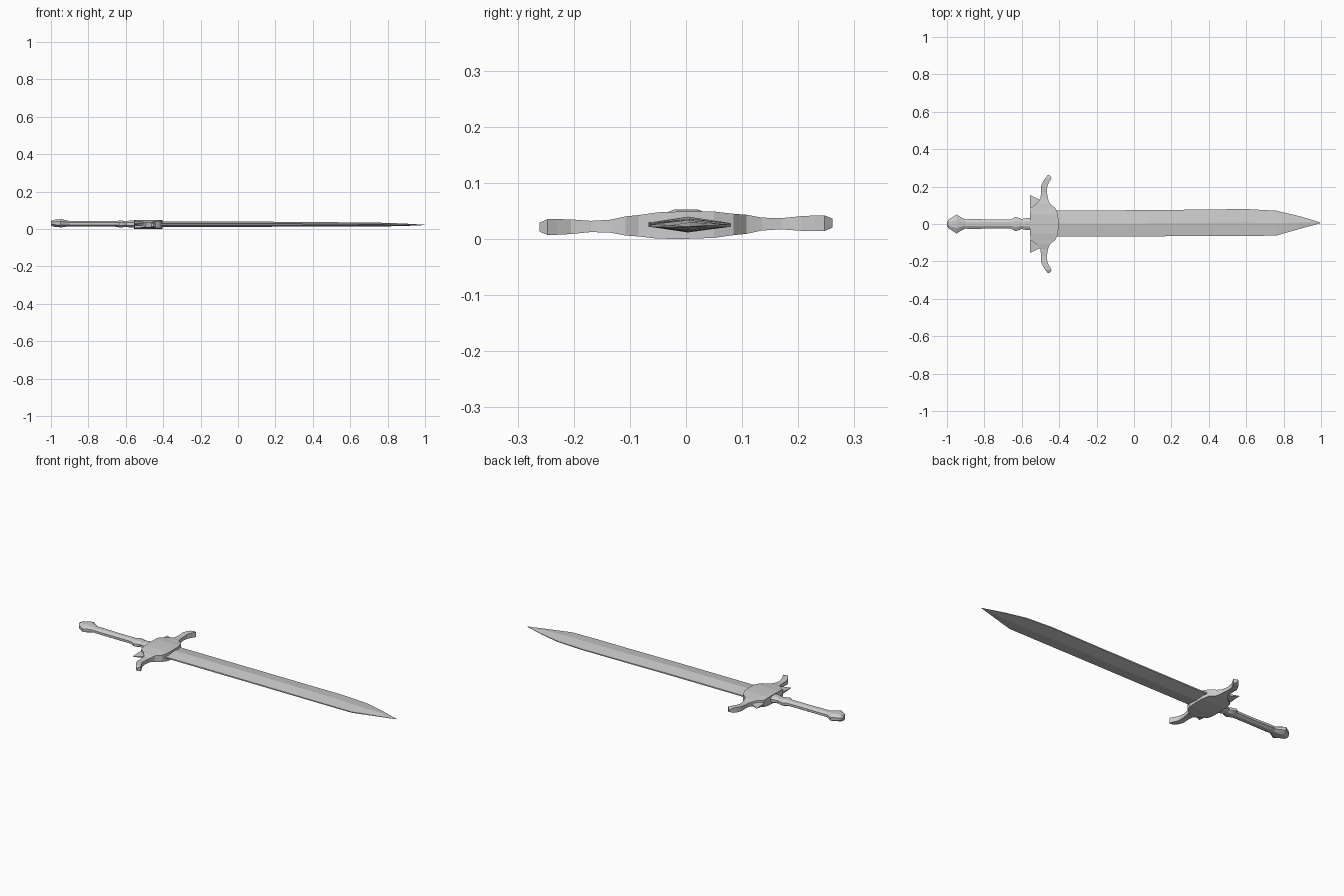
import bpy, bmesh, math


def loft(name, rings):
    """Skin a list of equal-length vertex rings and cap both ends."""
    bm = bmesh.new()
    loops = [[bm.verts.new(p) for p in ring] for ring in rings]
    n = len(loops[0])
    for a, b in zip(loops, loops[1:]):
        for i in range(n):
            j = (i + 1) % n
            bm.faces.new((a[i], a[j], b[j], b[i]))
    bm.faces.new(loops[0])
    bm.faces.new(loops[-1])
    bmesh.ops.remove_doubles(bm, verts=bm.verts, dist=1e-5)
    bmesh.ops.recalc_face_normals(bm, faces=bm.faces)
    mesh = bpy.data.meshes.new(name)
    bm.to_mesh(mesh)
    bm.free()
    obj = bpy.data.objects.new(name, mesh)
    bpy.context.collection.objects.link(obj)
    return obj


def oval(x, half_y, half_z, z, sides=8):
    """Faceted oval section across the handle."""
    angles = [math.tau * (i + 0.5) / sides for i in range(sides)]
    k = 1 / math.cos(math.pi / sides)
    return [(x, half_y * k * math.cos(a), z + half_z * k * math.sin(a)) for a in angles]


# blade: ridged section with thin blunt edges (x, y low, y high, half thickness, z)
blade = [(-0.45, -0.068, 0.072, 0.014, 0.026), (0.08, -0.066, 0.074, 0.014, 0.026),
         (0.42, -0.064, 0.078, 0.012, 0.025), (0.60, -0.064, 0.080, 0.011, 0.025),
         (0.76, -0.062, 0.071, 0.010, 0.024), (0.88, -0.028, 0.043, 0.007, 0.023),
         (0.998, 0.005, 0.008, 0.001, 0.022), ]
rings = []
for x, lo, hi, t, z in blade:
    mid, e = (lo + hi) / 2, t * 0.25
    rings.append([(x, lo, z - e), (x, mid, z - t), (x, hi, z - e),
                  (x, hi, z + e), (x, mid, z + t), (x, lo, z + e)])
loft("blade", rings)

# guard: plate and curved arms as one run of box sections (y, x back, x front, half height)
half = [(0.0, -0.556, -0.403, 0.0245), (0.05, -0.556, -0.406, 0.0235),
        (0.085, -0.553, -0.42, 0.019), (0.108, -0.522, -0.45, 0.017),
        (0.135, -0.50, -0.46, 0.0115), (0.17, -0.497, -0.466, 0.010),
        (0.205, -0.496, -0.463, 0.013), (0.230, -0.485, -0.450, 0.014),
        (0.247, -0.473, -0.440, 0.014), (0.261, -0.462, -0.452, 0.008)]
stations = [(-y, a, b, h) for y, a, b, h in reversed(half[1:])] + half
rings = []
for y, a, b, h in stations:
    z = 0.025 + 0.014 * y
    rings.append([(a, y, z - h), (b, y, z - h), (b, y, z + h), (a, y, z + h)])
loft("guard", rings)

# swept-back thin spikes behind the guard
for side, name in ((1, "left_spike"), (-1, "right_spike")):
    outline = [(-0.556, 0.155), (-0.495, 0.125), (-0.50, 0.085), (-0.556, 0.085)]
    thick = [0.001, 0.006, 0.009, 0.006]
    loft(name, [[(x, side * y, 0.026 + s * t) for (x, y), t in zip(outline, thick)]
                for s in (-1, 1)])

# grip with collar next to the guard (x, half width, half height, z)
grip = [(-0.92, 0.022, 0.014, 0.029), (-0.88, 0.027, 0.015, 0.029),
        (-0.76, 0.024, 0.015, 0.028), (-0.655, 0.025, 0.015, 0.028)]
loft("grip", [oval(*s) for s in grip])
collar = [(-0.658, 0.024, 0.015, 0.028), (-0.635, 0.038, 0.018, 0.027),
          (-0.618, 0.034, 0.018, 0.027), (-0.60, 0.026, 0.015, 0.027),
          (-0.575, 0.033, 0.019, 0.027), (-0.54, 0.033, 0.019, 0.027)]
loft("collar", [oval(*s) for s in collar])

# pommel
pommel = [(-1.0, 0.010, 0.012, 0.031), (-0.988, 0.026, 0.018, 0.031),
          (-0.948, 0.051, 0.022, 0.031), (-0.925, 0.036, 0.019, 0.030),
          (-0.90, 0.023, 0.014, 0.029)]
loft("pommel", [oval(*s) for s in pommel])
